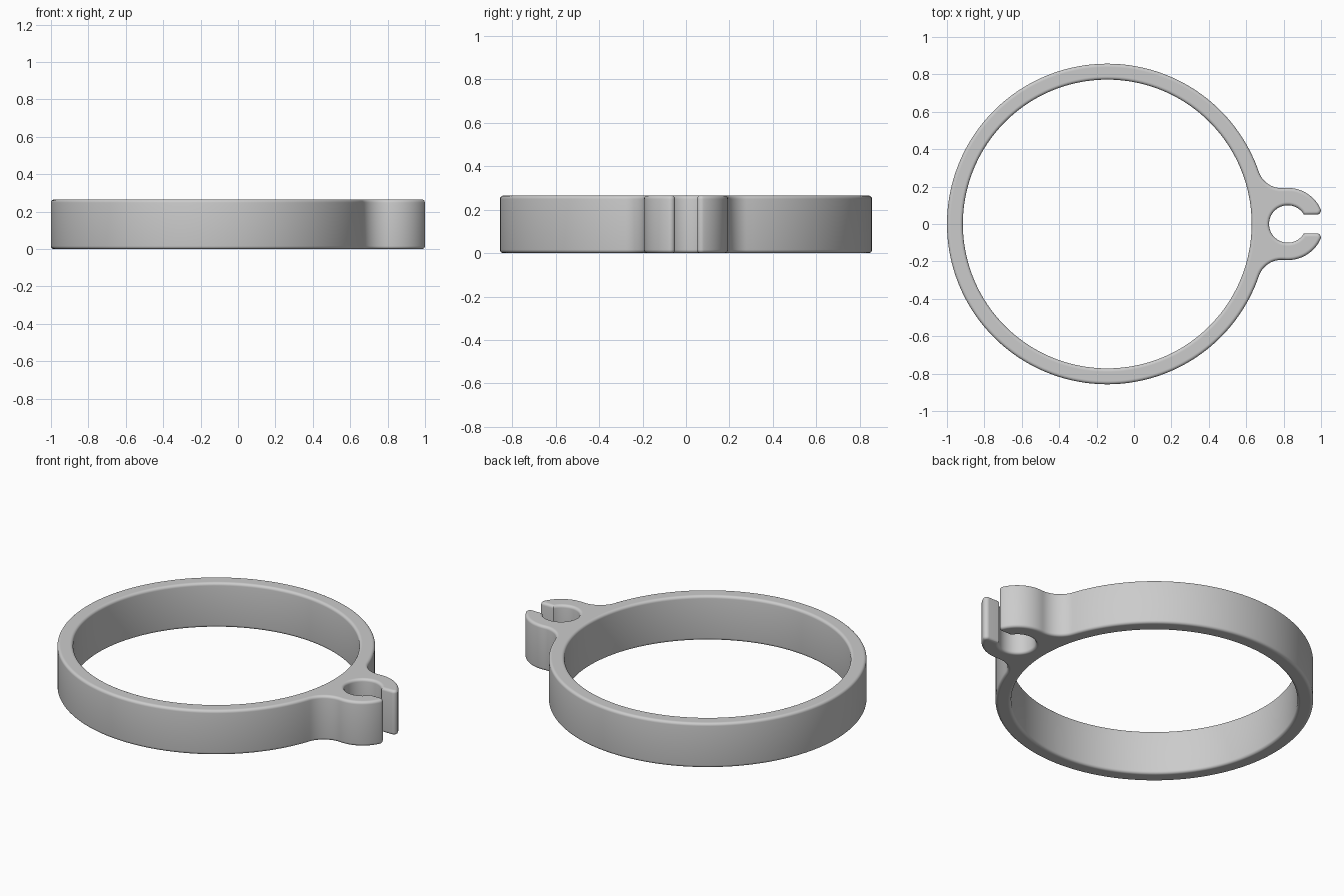
import bpy, bmesh
from math import cos, sin, pi, hypot, acos, atan2, asin, sqrt
from mathutils import Vector

cube = bpy.data.objects.get("Cube")
if cube:
    bpy.data.objects.remove(cube)

HEIGHT, BEVEL = 0.265, 0.016
RING_X, RING_OUT, RING_IN = -0.143, 0.857, 0.772
CLIP_X, CLIP_OUT, CLIP_IN = 0.822, 0.193, 0.1
SLOT, TIP, FILLET = 0.05, 0.022, 0.13


def arc(cx, cy, r, a0, a1, n):
    return [Vector((cx + r * cos(a0 + (a1 - a0) * i / n),
                    cy + r * sin(a0 + (a1 - a0) * i / n))) for i in range(n + 1)]


def inset(loop, d):
    """Move a closed loop towards its left side with mitred corners."""
    out = []
    for i, p in enumerate(loop):
        a = (p - loop[i - 1]).normalized()
        b = (loop[(i + 1) % len(loop)] - p).normalized()
        na, nb = Vector((-a.y, a.x)), Vector((-b.y, b.x))
        out.append(p + (na + nb) * d / (1 + na.dot(nb)))
    return out


# Concave fillet centre, tangent to the ring and the clip
span = CLIP_X - RING_X
ra, rb = RING_OUT + FILLET, CLIP_OUT + FILLET
ring_angle = acos((ra**2 + span**2 - rb**2) / (2 * ra * span))
fx, fy = RING_X + ra * cos(ring_angle), ra * sin(ring_angle)
clip_angle = atan2(fy, fx - CLIP_X)

# Rounded jaw tip
ty = SLOT + TIP
tx = CLIP_X + sqrt((CLIP_OUT - TIP)**2 - ty**2)
tip_angle = atan2(ty, tx - CLIP_X)

# Upper half of the outline, then mirrored
half = arc(CLIP_X, 0, CLIP_IN, pi, asin(SLOT / CLIP_IN), 28)
half += arc(tx, ty, TIP, -pi / 2, tip_angle, 10)
half += arc(CLIP_X, 0, CLIP_OUT, tip_angle, clip_angle, 20)[1:]
half += arc(fx, fy, FILLET, clip_angle - pi, ring_angle - pi, 16)[1:] \
    if ring_angle > clip_angle else \
    arc(fx, fy, FILLET, clip_angle + pi, ring_angle + pi, 16)[1:]
half += arc(RING_X, 0, RING_OUT, ring_angle, pi, 80)[1:]
outline = half + [Vector((p.x, -p.y)) for p in reversed(half[1:-1])]
bore = arc(RING_X, 0, RING_IN, 2 * pi, 0, 160)[:-1]

# Rounded edge section: (inset, height) from bottom cap to top cap
STEPS = 5
corner = [(BEVEL * (1 - sin(t)), BEVEL * (1 - cos(t)))
          for t in (pi / 2 * i / STEPS for i in range(STEPS + 1))]
section = [(BEVEL + 0.003, 0)] + corner
section += [(d, HEIGHT - z) for d, z in reversed(section)]

bm = bmesh.new()
rims = {0: [], 1: []}
for loop in (outline, bore):
    layers = [[bm.verts.new((p.x, p.y, z)) for p in inset(loop, d)] for d, z in section]
    n = len(loop)
    for low, high in zip(layers, layers[1:]):
        for i in range(n):
            j = (i + 1) % n
            bm.faces.new((low[i], low[j], high[j], high[i]))
    for side, layer in ((0, layers[0]), (1, layers[-1])):
        rims[side] += [bm.edges.get((layer[i], layer[(i + 1) % n])) for i in range(n)]

# Flat caps between the outer and inner rims
for edges in rims.values():
    bmesh.ops.triangle_fill(bm, use_beauty=True, use_dissolve=False, edges=edges)
bmesh.ops.recalc_face_normals(bm, faces=bm.faces)

mesh = bpy.data.meshes.new("ring_with_clip")
bm.to_mesh(mesh)
bm.free()
ring = bpy.data.objects.new("ring_with_clip", mesh)
bpy.context.collection.objects.link(ring)

grey = bpy.data.materials.new("light_grey")
grey.use_nodes = True
colour = (0.6, 0.6, 0.6, 1)
grey.diffuse_color = colour
grey.node_tree.nodes["Principled BSDF"].inputs["Base Color"].default_value = colour
mesh.materials.append(grey)

bpy.ops.object.select_all(action="DESELECT")
ring.select_set(True)
bpy.context.view_layer.objects.active = ring
bpy.ops.object.shade_smooth_by_angle(angle=pi / 6)
